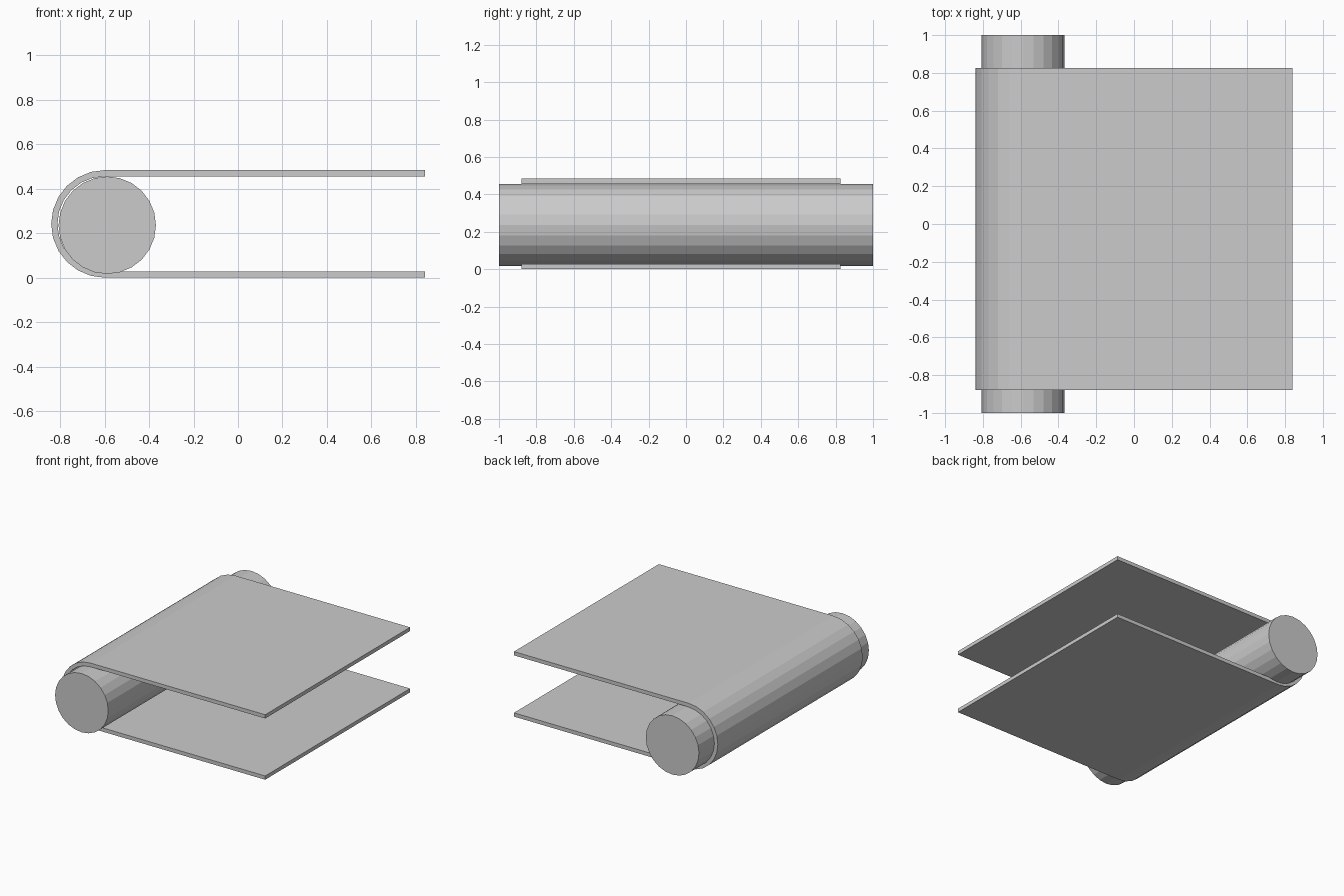
import bpy, bmesh
from math import sin, cos, pi

if "Cube" in bpy.data.objects:
    bpy.data.objects.remove(bpy.data.objects["Cube"])

def extrude_profile(name, pts, y0, y1):
    """Extrude a closed (x, z) profile along y."""
    bm = bmesh.new()
    face = bm.faces.new([bm.verts.new((x, y0, z)) for x, z in pts])
    res = bmesh.ops.extrude_face_region(bm, geom=[face])
    verts = [g for g in res["geom"] if isinstance(g, bmesh.types.BMVert)]
    bmesh.ops.translate(bm, verts=verts, vec=(0, y1 - y0, 0))
    bmesh.ops.recalc_face_normals(bm, faces=bm.faces)
    mesh = bpy.data.meshes.new(name)
    bm.to_mesh(mesh)
    bm.free()
    obj = bpy.data.objects.new(name, mesh)
    bpy.context.collection.objects.link(obj)
    return obj

def arc(cx, cz, r, start, end, n):
    return [(cx + r * cos(start + (end - start) * i / n),
             cz + r * sin(start + (end - start) * i / n)) for i in range(n + 1)]

# Belt: a thin sheet wrapped halfway round the roller, open on the right
END, CX, R, T = 0.84, -0.598, 0.242, 0.028
outer = arc(CX, R, R, pi / 2, 3 * pi / 2, 12)
inner = arc(CX, R, R - T, 3 * pi / 2, pi / 2, 12)
belt = [(END, 2 * R)] + outer + [(END, 0), (END, T)] + inner + [(END, 2 * R - T)]
extrude_profile("belt", belt, -0.88, 0.825)

# Roller: 24-sided solid cylinder, longer than the belt is wide
extrude_profile("roller", arc(-0.588, 0.236, 0.219, 0, 2 * pi, 24)[:-1], -1.0, 1.0)
